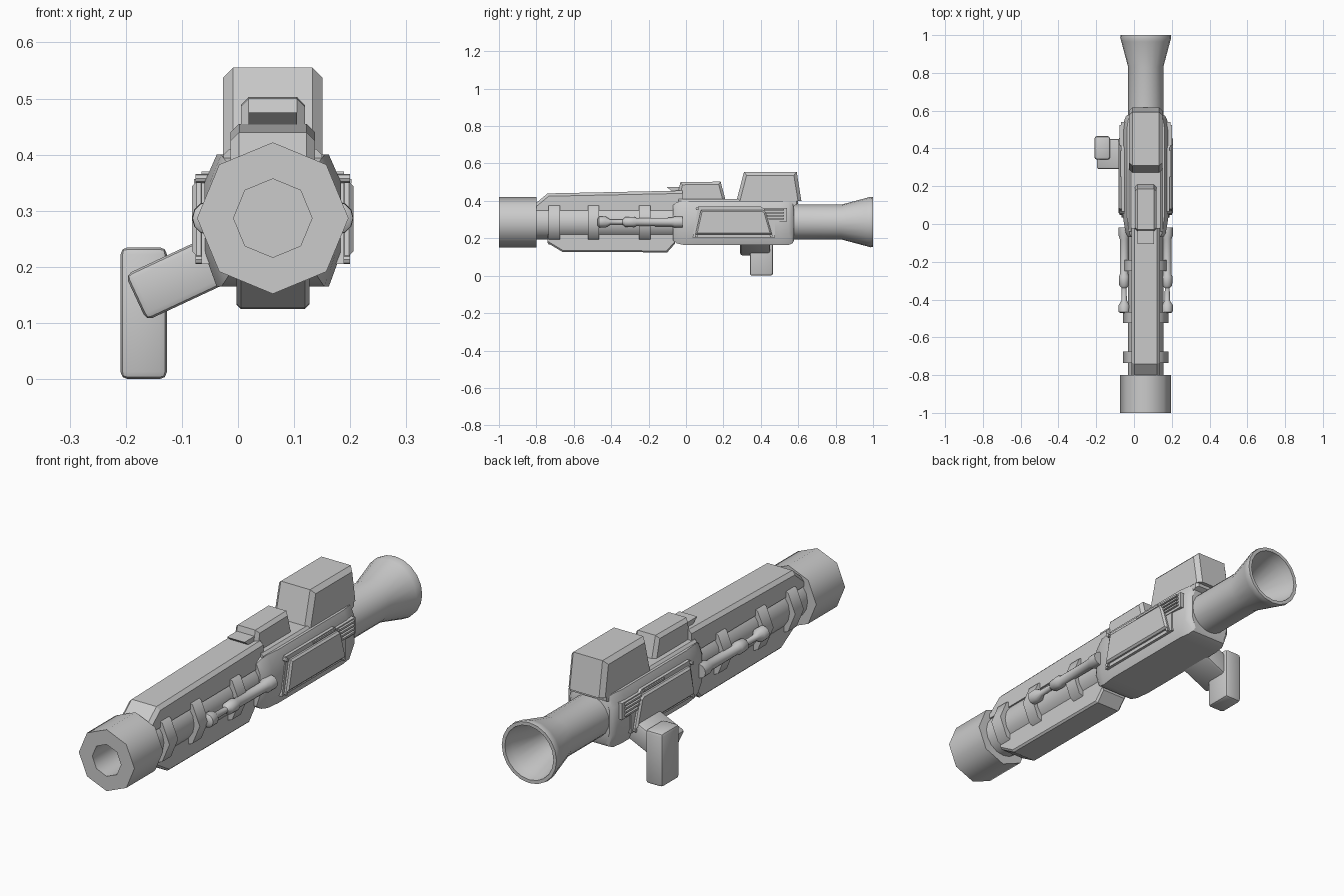
import bpy, bmesh, math
from mathutils import Vector, Matrix

cube = bpy.data.objects.get("Cube")
if cube:
    bpy.data.objects.remove(cube, do_unlink=True)

AX, AZ = 0.062, 0.287  # barrel axis

grey = bpy.data.materials.new("plain grey")
grey.use_nodes = True
COLOUR = (0.6, 0.6, 0.6, 1)
grey.diffuse_color = COLOUR
for node in grey.node_tree.nodes:
    if node.type == 'BSDF_PRINCIPLED':
        node.inputs["Base Color"].default_value = COLOUR


def finish(name, bm, angle=30):
    bmesh.ops.recalc_face_normals(bm, faces=bm.faces[:])
    mesh = bpy.data.meshes.new(name)
    bm.to_mesh(mesh)
    bm.free()
    mesh.materials.append(grey)
    mesh.polygons.foreach_set("use_smooth", [True] * len(mesh.polygons))
    mesh.set_sharp_from_angle(angle=math.radians(angle))
    ob = bpy.data.objects.new(name, mesh)
    bpy.context.scene.collection.objects.link(ob)
    return ob


def loft(name, rings, closed=True, angle=30):
    """Skin a list of equal-sized point rings, capping both ends."""
    bm = bmesh.new()
    rows = [[bm.verts.new(p) for p in ring] for ring in rings]
    n = len(rows[0])
    for a, b in zip(rows, rows[1:]):
        for i in range(n):
            j = (i + 1) % n
            bm.faces.new((a[i], a[j], b[j], b[i]))
    if closed:
        bm.faces.new(rows[0])
        bm.faces.new(rows[-1])
    return finish(name, bm, angle)


def lathe(name, profile, sides, x=AX, angle=30):
    """Spin (y, radius) pairs around an axis along y."""
    turns = [2 * math.pi * i / sides for i in range(sides)]
    rings = [[(x + r * math.cos(t), y, AZ + r * math.sin(t)) for t in turns]
             for y, r in profile]
    return loft(name, rings, angle=angle)


def prism(name, outline, x0, x1, bevel=0.0, rule=lambda z: True):
    """Extrude a (y, z) outline across x, chamfering side edges chosen by height."""
    bm = bmesh.new()
    ends = [[bm.verts.new((x, y, z)) for y, z in outline] for x in (x0, x1)]
    n = len(outline)
    for i in range(n):
        j = (i + 1) % n
        bm.faces.new((ends[0][i], ends[0][j], ends[1][j], ends[1][i]))
    for end in ends:
        bm.faces.new(end)
    if bevel:
        picked = [e for e in bm.edges
                  if abs(e.verts[0].co.x - e.verts[1].co.x) < 1e-5
                  and rule((e.verts[0].co.z + e.verts[1].co.z) / 2)]
        bmesh.ops.bevel(bm, geom=picked, offset=bevel, segments=1,
                        affect='EDGES', profile=0.5)
    return finish(name, bm, 20)


def box(name, centre, size, bevel=0.0, tilt=0.0, segments=1):
    bm = bmesh.new()
    bmesh.ops.create_cube(bm, size=1)
    bmesh.ops.scale(bm, vec=size, verts=bm.verts)
    if bevel:
        bmesh.ops.bevel(bm, geom=bm.edges[:], offset=bevel, segments=segments,
                        affect='EDGES', profile=0.5)
    bmesh.ops.rotate(bm, cent=(0, 0, 0), verts=bm.verts,
                     matrix=Matrix.Rotation(tilt, 3, 'Y'))
    bmesh.ops.translate(bm, vec=centre, verts=bm.verts)
    return finish(name, bm, 35)


# Barrel, octagonal muzzle with a bore, and clamp rings
lathe("barrel", [(-0.82, 0.093), (0.0, 0.093)], 16)
lathe("muzzle", [(-0.8, 0.09), (-0.8, 0.135), (-1.0, 0.135), (-1.0, 0.07),
                 (-0.83, 0.07)], 8, angle=50)
for i, y in enumerate((-0.705, -0.495, -0.22)):
    lathe(f"clamp_ring_{i + 1}", [(y - 0.03, 0.12), (y + 0.03, 0.12)], 8, angle=50)

# Rear tube and hollow flared exhaust
lathe("exhaust", [(0.5, 0.093), (0.83, 0.093), (0.965, 0.129), (0.985, 0.135),
                  (1.0, 0.133), (1.0, 0.118), (0.96, 0.112), (0.83, 0.075),
                  (0.65, 0.07)], 20, angle=40)

# Upper and lower barrel shrouds
prism("upper_shroud", [(-0.8, 0.35), (-0.8, 0.39), (-0.74, 0.44), (-0.02, 0.455),
                       (-0.02, 0.35)], AX - 0.075, AX + 0.075, 0.015,
      lambda z: z > 0.41)
prism("lower_shroud", [(-0.74, 0.22), (-0.74, 0.175), (-0.66, 0.127),
                       (-0.1, 0.125), (-0.06, 0.17), (-0.06, 0.22)],
      AX - 0.065, AX + 0.065, 0.008, lambda z: z < 0.16)

# Receiver: chamfered cross-section lofted with tapered ends
section = [(0.1, 0.4), (0.122, 0.35), (0.122, 0.225), (0.1, 0.165)]
section += [(-x, z) for x, z in reversed(section)]
stations = [(-0.07, 0.76, 0.8), (-0.05, 0.86, 0.93), (-0.015, 0.92, 1.0),
            (0.05, 1.0, 1.0), (0.5, 1.0, 1.0), (0.55, 0.93, 1.0),
            (0.57, 0.86, 0.93), (0.578, 0.78, 0.8)]
loft("receiver", [[(AX + x * sx, y, 0.283 + (z - 0.283) * sz) for x, z in section]
                  for y, sx, sz in stations])
prism("receiver_deck", [(-0.04, 0.38), (-0.04, 0.41), (0.6, 0.41), (0.6, 0.385),
                        (0.57, 0.37)], AX - 0.088, AX + 0.088, 0.01, lambda z: z > 0.395)

# Sights on top
prism("rear_sight_housing", [(0.27, 0.4), (0.31, 0.555), (0.592, 0.555), (0.617, 0.4)],
      AX - 0.089, AX + 0.089, 0.018, lambda z: z > 0.42)
prism("front_sight_housing", [(-0.05, 0.41), (-0.03, 0.5), (0.185, 0.503), (0.21, 0.41)],
      AX - 0.057, AX + 0.057, 0.014, lambda z: z > 0.42)
prism("front_sight_ledge", [(-0.06, 0.44), (-0.105, 0.475), (-0.02, 0.475), (-0.02, 0.44)],
      AX - 0.043, AX + 0.043)

# Details repeated on both flanks
for side, s in (("left", 1), ("right", -1)):
    def flank(name, outline, near, far, bevel=0.0):
        prism(f"{side}_{name}", outline, AX + s * near, AX + s * far, bevel)

    # Raised cover, its backing plate, and thin trim strips
    flank("backing_plate", [(0.035, 0.205), (0.065, 0.37), (0.4, 0.37), (0.43, 0.35),
                            (0.475, 0.35), (0.475, 0.205)], 0.1, 0.127)
    flank("side_cover", [(0.05, 0.22), (0.08, 0.352), (0.41, 0.352), (0.425, 0.34),
                         (0.46, 0.22)], 0.12, 0.144, 0.008)
    flank("upper_trim", [(0.25, 0.357), (0.25, 0.366), (0.39, 0.366), (0.39, 0.357)],
          0.12, 0.133)
    # Louvred vent
    flank("vent_plate", [(0.44, 0.29), (0.405, 0.362), (0.54, 0.362), (0.54, 0.29)],
          0.1, 0.13)
    for i in range(4):
        z = 0.301 + 0.016 * i
        y = 0.44 - 0.008 * i
        flank(f"vent_slat_{i + 1}", [(y, z), (y, z + 0.008), (0.525, z + 0.008),
                                     (0.525, z)], 0.125, 0.14)
    # Corner bolts
    for i, (y, z) in enumerate(((0.06, 0.358), (0.055, 0.213), (0.455, 0.213))):
        bolt = [(y + 0.008 * math.cos(a * math.pi / 4), z + 0.008 * math.sin(a * math.pi / 4))
                for a in range(8)]
        flank(f"cover_bolt_{i + 1}", bolt, 0.11, 0.138)
    # Stepped gas tube beside the barrel
    lathe(f"{side}_gas_tube",
          [(-0.472, 0.02), (-0.465, 0.029), (-0.43, 0.03), (-0.405, 0.014),
           (-0.34, 0.013), (-0.325, 0.026), (-0.28, 0.028), (-0.265, 0.022),
           (-0.08, 0.023), (-0.06, 0.03), (-0.018, 0.03)], 12, AX + s * 0.114, 40)

# Slanted arm and upright handle on one side
tilt = math.radians(-25)
along = Vector((math.cos(tilt), 0, -math.sin(tilt)))
start = Vector((-0.182, 0.37, 0.145))
box("grip_arm", start + along * 0.12, (0.24, 0.16, 0.09), 0.012, tilt, 2)
box("handle", (-0.168, 0.403, 0.1175), (0.083, 0.124, 0.235), 0.013, 0, 2)
